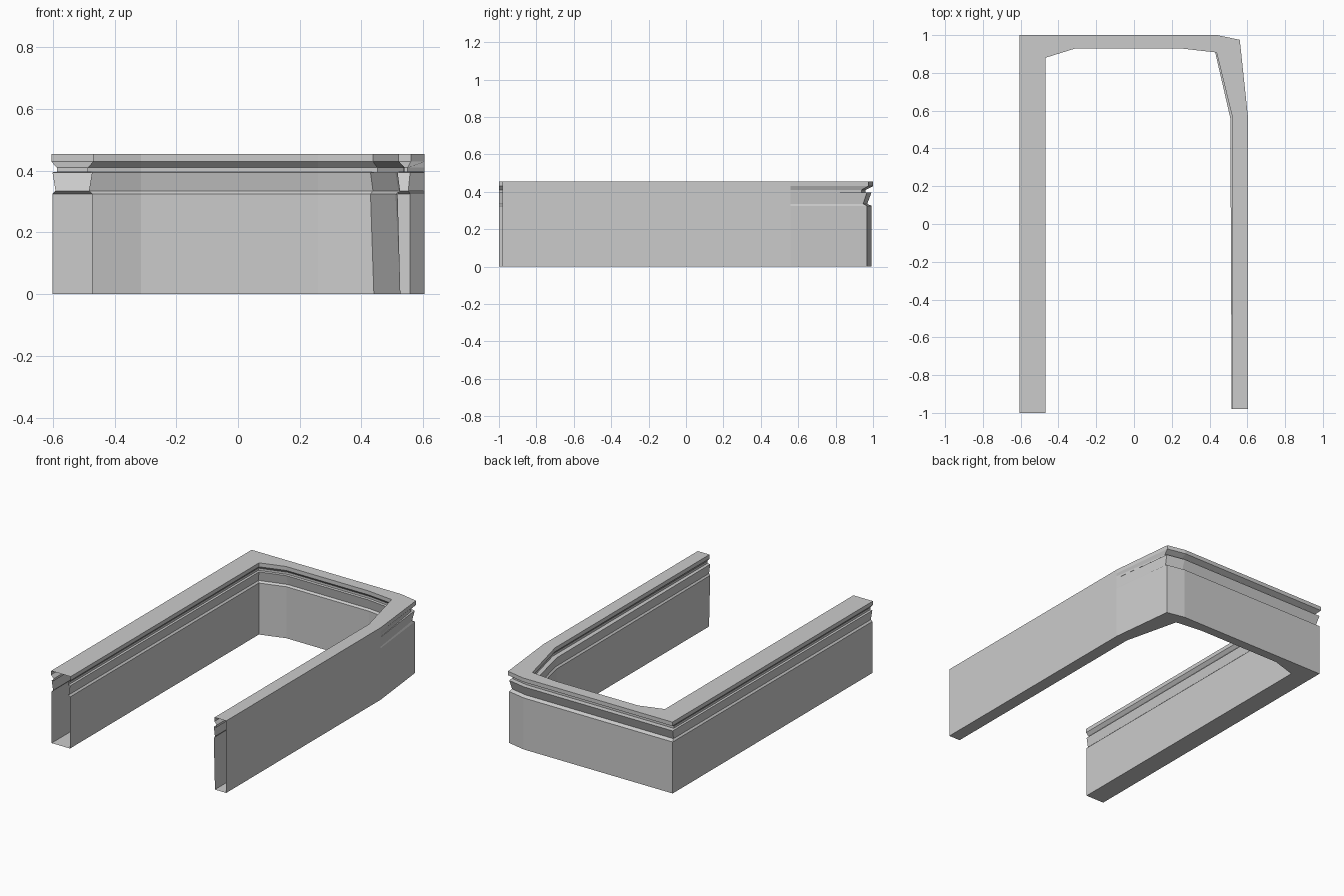
import bpy, bmesh

if "Cube" in bpy.data.objects:
    bpy.data.objects.remove(bpy.data.objects["Cube"])

# Moulding profile, bottom to top: (height, recess depth, amount of lean)
PROFILE = [(0, .004, 0), (.325, .004, 1), (.335, .014, 1), (.395, .004, 1),
           (.396, .018, 0), (.41, .018, 0), (.43, 0, 0), (.455, 0, 0)]

# Plan paths, left front end round the back to right front end:
# (x, y, recess direction x, recess direction y, lean in x)
OUTER = [(-.605, -1, 1, 0, 0), (-.605, 1, 1, -2.2, 0), (.44, 1, 0, -2.2, 0),
         (.56, .975, -.6, -2, 0), (.604, .56, 0, 0, 0), (.604, -.98, 0, 0, 0)]
INNER = [(-.469, -1, -1, 0, 0), (-.469, .88, -1, 1, 0), (-.315, .928, 0, 1.2, 0),
         (.26, .928, 0, 1.2, 0), (.437, .908, .8, 1, -.011),
         (.522, .56, 1, 0, -.016), (.522, -.98, .8, 0, -.008)]


def sweep(bm, path):
    """Skin the profile along a plan path; return the vertex rows."""
    rows = [[bm.verts.new((x + dx * d + lean * k, y + dy * d, z))
             for x, y, dx, dy, lean in path] for z, d, k in PROFILE]
    for low, high in zip(rows, rows[1:]):
        for i in range(len(path) - 1):
            bm.faces.new((low[i], low[i + 1], high[i + 1], high[i]))
    return rows


bm = bmesh.new()
outer = sweep(bm, OUTER)
inner = sweep(bm, INNER)

# Flat underside and top; the two front ends stay open
for level in (0, -1):
    bm.faces.new(outer[level] + inner[level][::-1])
bmesh.ops.recalc_face_normals(bm, faces=bm.faces)
bmesh.ops.triangulate(bm, faces=[f for f in bm.faces if len(f.verts) > 4])

mesh = bpy.data.meshes.new("u_shaped_wall")
bm.to_mesh(mesh)
bm.free()
bpy.context.collection.objects.link(bpy.data.objects.new("u_shaped_wall", mesh))
